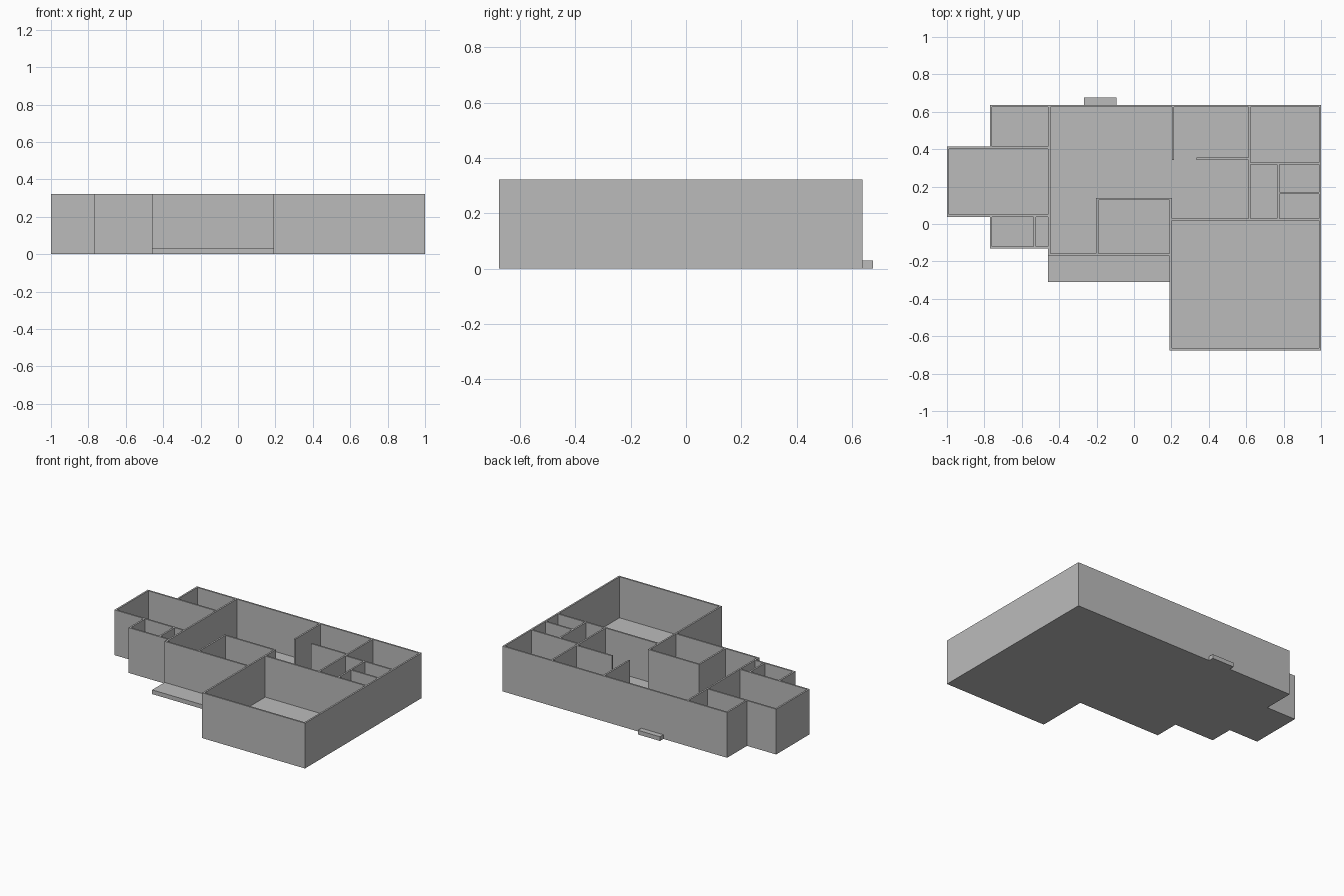
import bpy
import bmesh

cube = bpy.data.objects.get("Cube")
if cube:
    bpy.data.objects.remove(cube, do_unlink=True)

WALL_H, FLOOR_H, T = 0.322, 0.03, 0.012

grey = bpy.data.materials.new("plain grey")
grey.use_nodes = True
grey.diffuse_color = (0.5, 0.5, 0.5, 1)
bsdf = grey.node_tree.nodes["Principled BSDF"]
bsdf.inputs["Base Color"].default_value = grey.diffuse_color
bsdf.inputs["Roughness"].default_value = 0.8


def inside(x, y, rects):
    return any(a < x < c and b < y < d for a, b, c, d in rects)


def extrude_plan(name, rects, height, skip=()):
    """Merge plan rectangles (x0, y0, x1, y1), minus skip, into one solid."""
    every = list(rects) + list(skip)
    xs = sorted({round(v, 4) for r in every for v in (r[0], r[2])})
    ys = sorted({round(v, 4) for r in every for v in (r[1], r[3])})
    bm = bmesh.new()
    verts = {}

    def corner(x, y):
        if (x, y) not in verts:
            verts[x, y] = bm.verts.new((x, y, 0))
        return verts[x, y]

    for x0, x1 in zip(xs, xs[1:]):
        for y0, y1 in zip(ys, ys[1:]):
            mx, my = (x0 + x1) / 2, (y0 + y1) / 2
            if inside(mx, my, rects) and not inside(mx, my, skip):
                bm.faces.new([corner(x0, y0), corner(x1, y0),
                              corner(x1, y1), corner(x0, y1)])
    res = bmesh.ops.extrude_face_region(bm, geom=bm.faces[:], use_keep_orig=True)
    top = [g for g in res["geom"] if isinstance(g, bmesh.types.BMVert)]
    bmesh.ops.translate(bm, verts=top, vec=(0, 0, height))
    bmesh.ops.recalc_face_normals(bm, faces=bm.faces[:])
    mesh = bpy.data.meshes.new(name)
    bm.to_mesh(mesh)
    bm.free()
    mesh.materials.append(grey)
    obj = bpy.data.objects.new(name, mesh)
    bpy.context.collection.objects.link(obj)
    return obj


def wall_x(y, x0, x1):
    """Wall running along x, with its lower edge at y."""
    return (x0, y, x1, y + T)


def wall_y(x, y0, y1):
    """Wall running along y, with its left edge at x."""
    return (x, y0, x + T, y1)


# Main plan lines
W, E = -1.0, 1.0
BACK, FRONT = 0.637, -0.675
WING, HALL, GARAGE = -0.77, -0.459, 0.19
HALL_FRONT = -0.17

walls = [
    # outer walls of the main block and garage
    wall_x(BACK - T, WING, E),
    wall_y(E - T, FRONT, BACK),
    wall_x(FRONT, GARAGE, E),
    wall_y(GARAGE, FRONT, 0.14),
    wall_x(0.018, GARAGE, E),
    wall_x(HALL_FRONT, HALL, GARAGE + T),
    wall_y(HALL, HALL_FRONT, BACK),
    # left wing
    wall_y(WING, 0.402, BACK),
    wall_x(0.402, W, HALL),
    wall_y(W, 0.038, 0.414),
    wall_x(0.038, W, HALL),
    wall_y(WING, -0.132, 0.05),
    wall_x(-0.132, WING, HALL),
    wall_y(-0.537, -0.132, 0.05),
    # front room beside the hall
    wall_y(-0.202, HALL_FRONT, 0.14),
    wall_x(0.128, -0.202, GARAGE + T),
    # right-hand rooms
    wall_y(0.202, 0.343, BACK),
    wall_x(0.343, 0.335, 0.62),
    wall_y(0.612, 0.018, BACK),
    wall_x(0.317, 0.612, E),
    wall_y(0.765, 0.018, 0.329),
    wall_x(0.16, 0.765, E),
]

floors = [
    (WING, 0.402, HALL, BACK),
    (W, 0.038, HALL, 0.414),
    (WING, -0.132, HALL, 0.05),
    (HALL, HALL_FRONT, GARAGE, BACK),
    (GARAGE, FRONT, E, BACK),
]

extrude_plan("house_walls", walls, WALL_H)
extrude_plan("house_floor", floors, FLOOR_H, skip=walls)
extrude_plan("front_porch", [(HALL, -0.31, GARAGE, HALL_FRONT)], FLOOR_H)
extrude_plan("back_step", [(-0.268, BACK, -0.094, 0.675)], FLOOR_H)
